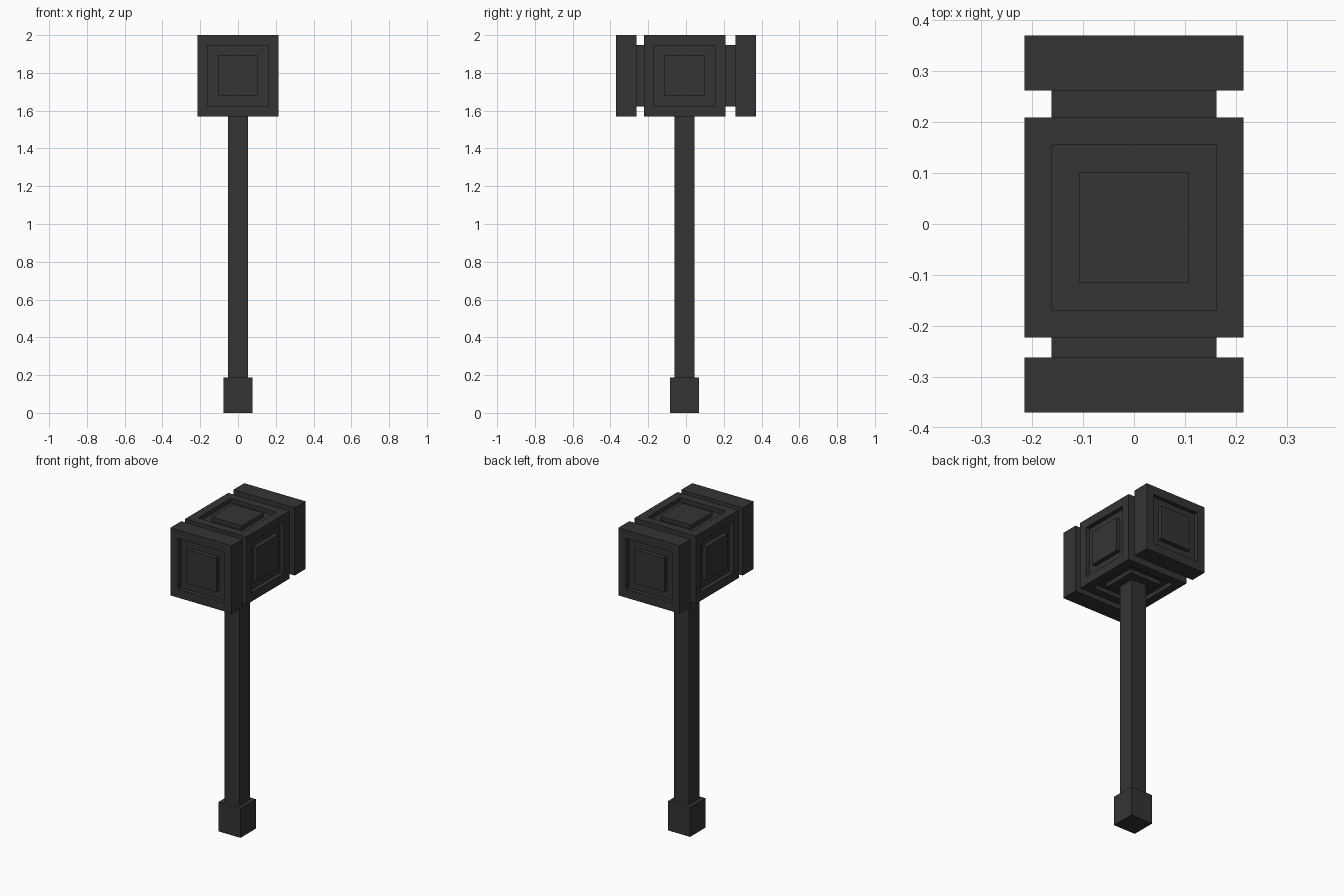
import bpy
import bmesh
from mathutils import Vector

default = bpy.data.objects.get("Cube")
if default:
    bpy.data.objects.remove(default, do_unlink=True)

# Single dark iron colour
COLOR = (0.034, 0.034, 0.034, 1)
iron = bpy.data.materials.new("dark_iron")
iron.use_nodes = True
iron.diffuse_color = COLOR
iron.node_tree.nodes["Principled BSDF"].inputs["Base Color"].default_value = COLOR

BORDER = 0.054   # width of the panel frame and of the groove
DEPTH = 0.027    # groove depth


def cut_panel(bm, face):
    """Cut a square groove that leaves a flush raised panel in its middle."""
    for thickness, depth in ((BORDER, 0), (0, -DEPTH), (BORDER, 0), (0, DEPTH)):
        bmesh.ops.inset_individual(bm, faces=[face], thickness=thickness,
                                   depth=depth, use_even_offset=True)


def block(name, half_x, y, z, panels=()):
    """Box from a half width and y, z ranges; panels lists the decorated directions."""
    bm = bmesh.new()
    bmesh.ops.create_cube(bm, size=1)
    for v in bm.verts:
        v.co = Vector((v.co.x * 2 * half_x,
                       y[0] + (v.co.y + 0.5) * (y[1] - y[0]),
                       z[0] + (v.co.z + 0.5) * (z[1] - z[0])))
    bm.normal_update()
    chosen = [f for f in bm.faces
              if any(f.normal.dot(Vector(d)) > 0.9 for d in panels)]
    for f in chosen:
        cut_panel(bm, f)
    bmesh.ops.recalc_face_normals(bm, faces=bm.faces)
    mesh = bpy.data.meshes.new(name)
    bm.to_mesh(mesh)
    bm.free()
    mesh.materials.append(iron)
    obj = bpy.data.objects.new(name, mesh)
    bpy.context.collection.objects.link(obj)
    return obj


HEAD = 0.215
HEAD_Z = (1.57, 2.0)
NECK = 0.162
NECK_Z = (1.623, 1.947)

# Head: centre block with panels on its four outer sides
block("head_center", HEAD, (-0.223, 0.209), HEAD_Z,
      [(1, 0, 0), (-1, 0, 0), (0, 0, 1), (0, 0, -1)])

# Striking plates with a panel on each outer face
block("front_plate", HEAD, (-0.37, -0.262), HEAD_Z, [(0, -1, 0)])
block("back_plate", HEAD, (0.262, 0.37), HEAD_Z, [(0, 1, 0)])

# Narrow necks joining the plates to the centre
block("front_neck", NECK, (-0.262, -0.223), NECK_Z)
block("back_neck", NECK, (0.209, 0.262), NECK_Z)

# Handle and pommel
block("handle", 0.053, (-0.061, 0.045), (0.187, 1.59))
block("pommel", 0.077, (-0.085, 0.069), (0, 0.187))
